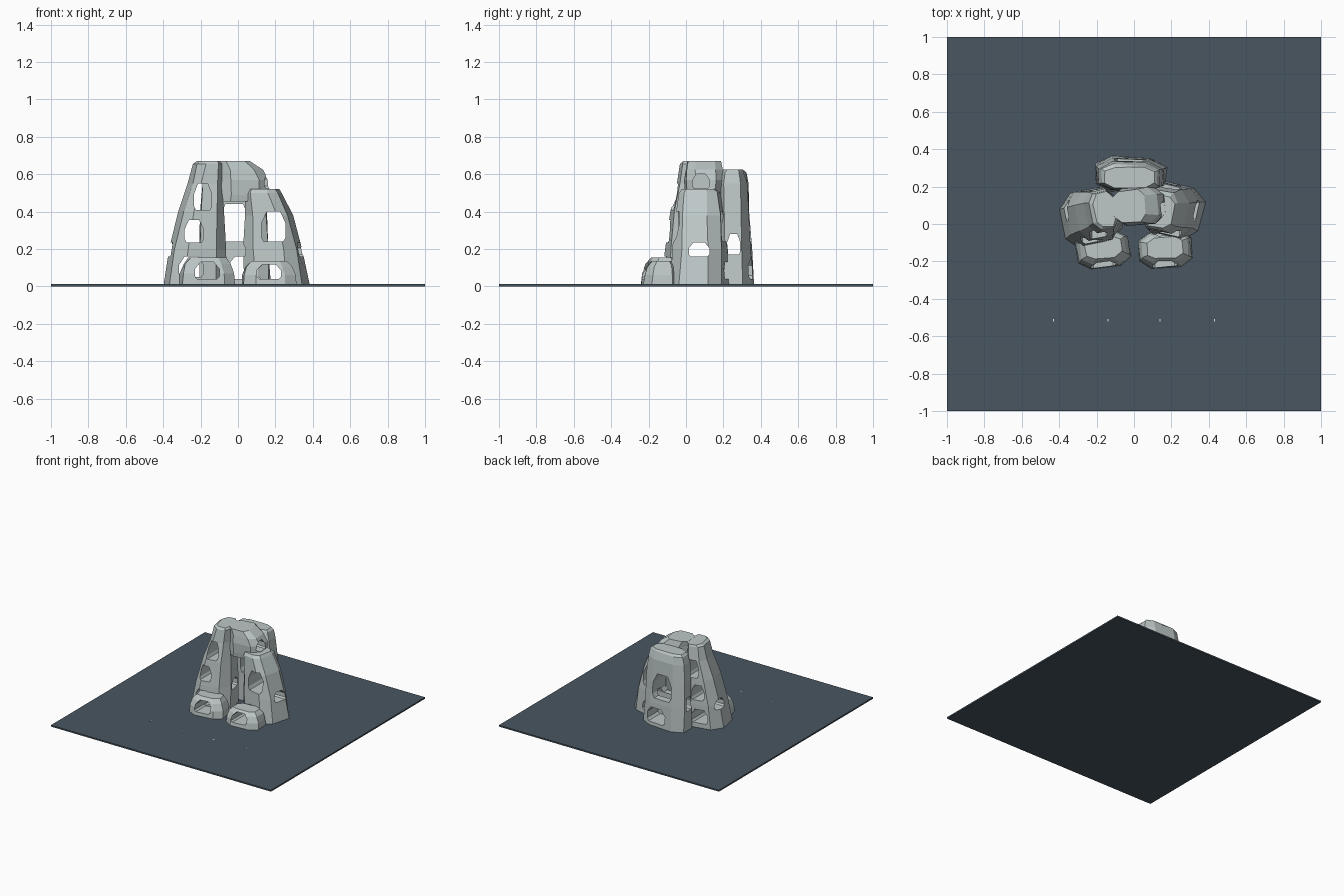
import bpy, bmesh, math, random
from mathutils import Vector, Matrix

if "Cube" in bpy.data.objects:
    bpy.data.objects.remove(bpy.data.objects["Cube"])

random.seed(4)


def material(name, rgb):
    m = bpy.data.materials.new(name)
    m.diffuse_color = (*rgb, 1)
    m.use_nodes = True
    m.node_tree.nodes["Principled BSDF"].inputs["Base Color"].default_value = m.diffuse_color
    return m


STONE = material("pale grey stone", (0.51, 0.57, 0.57))
SLATE = material("dark slate", (0.065, 0.092, 0.117))
WHITE = material("white", (0.85, 0.85, 0.85))


def finish(name, bm, mat):
    bmesh.ops.recalc_face_normals(bm, faces=bm.faces)
    me = bpy.data.meshes.new(name)
    bm.to_mesh(me)
    bm.free()
    me.materials.append(mat)
    ob = bpy.data.objects.new(name, me)
    bpy.context.collection.objects.link(ob)
    return ob


def box(name, centre, size, mat):
    bm = bmesh.new()
    bmesh.ops.create_cube(bm, size=1)
    bmesh.ops.scale(bm, vec=size, verts=bm.verts)
    bmesh.ops.translate(bm, vec=centre, verts=bm.verts)
    return finish(name, bm, mat)


def loft(name, loops):
    """Closed skin through a list of equal-length point loops."""
    bm = bmesh.new()
    rings = [[bm.verts.new(p) for p in loop] for loop in loops]
    n = len(rings[0])
    for a, b in zip(rings, rings[1:]):
        for i in range(n):
            j = (i + 1) % n
            bm.faces.new((a[i], a[j], b[j], b[i]))
    bm.faces.new(rings[0])
    bm.faces.new(rings[-1])
    return finish(name, bm, STONE)


def window_cutter(x, y, z, half_w, h, length, angle=0):
    """Tunnel with flat floor and chamfered crown; runs along y when angle is 0."""
    outline = [(-0.8, 0), (0.8, 0), (1, 0.15), (1, 0.6), (0.55, 1), (-0.55, 1), (-1, 0.6), (-1, 0.15)]
    turn = Matrix.Rotation(math.radians(angle), 3, 'Z')
    loops = []
    for side in (-0.5, 0.5):
        loops.append([turn @ Vector((u * half_w, side * length, v * h)) + Vector((x, y, z))
                      for u, v in outline])
    cutter = loft("window_cutter", loops)
    cutter.hide_render = True
    return cutter


def rock(name, rings, angle, windows, jitter=0.006):
    """Chamfered eight-sided rock column; rings are (z, cx, cy, hx, hy)."""
    k = 0.55
    corners = [(1, -k), (1, k), (k, 1), (-k, 1), (-1, k), (-1, -k), (-k, -1), (k, -1)]
    turn = Matrix.Rotation(math.radians(angle), 3, 'Z')
    loops = []
    for z, cx, cy, hx, hy in rings:
        loop = []
        for u, v in corners:
            p = turn @ Vector((u * hx, v * hy, 0)) + Vector((cx, cy, z))
            p.x += random.uniform(-jitter, jitter)
            p.y += random.uniform(-jitter, jitter)
            loop.append(p)
        loops.append(loop)
    ob = loft(name, loops)
    for spec in windows:
        cutter = window_cutter(*spec)
        mod = ob.modifiers.new("window", 'BOOLEAN')
        mod.operation = 'DIFFERENCE'
        mod.solver = 'EXACT'
        mod.object = cutter
        bpy.context.view_layer.objects.active = ob
        bpy.ops.object.modifier_apply(modifier=mod.name)
        bpy.data.objects.remove(cutter)
    return ob


# Base slab with a row of tiny markers
box("base_slab", (0, 0, 0.006), (2, 2, 0.012), SLATE)
for i, x in enumerate((-0.43, -0.14, 0.14, 0.43)):
    box(f"marker_{i + 1}", (x, -0.515, 0.0125), (0.006, 0.015, 0.002), WHITE)

# Tall left column
rock("left_column", [
    (0.006, -0.23, 0.035, 0.158, 0.148),
    (0.20, -0.22, 0.045, 0.140, 0.140),
    (0.40, -0.20, 0.055, 0.108, 0.127),
    (0.55, -0.175, 0.07, 0.082, 0.115),
    (0.655, -0.163, 0.07, 0.064, 0.103),
    (0.67, -0.155, 0.075, 0.054, 0.09)], 12, [
    (-0.25, 0.05, 0.05, 0.065, 0.11, 0.6),
    (-0.235, 0.05, 0.235, 0.05, 0.12, 0.6),
    (-0.188, 0.05, 0.41, 0.047, 0.14, 0.6),
    (-0.22, 0.07, 0.16, 0.055, 0.075, 0.6, 90)])

# Shorter right column
rock("right_column", [
    (0.006, 0.21, 0.075, 0.158, 0.142),
    (0.20, 0.19, 0.075, 0.145, 0.135),
    (0.38, 0.165, 0.075, 0.122, 0.122),
    (0.50, 0.135, 0.07, 0.092, 0.105),
    (0.522, 0.13, 0.07, 0.075, 0.09)], -12, [
    (0.18, 0.05, 0.04, 0.07, 0.09, 0.7),
    (0.19, 0.05, 0.24, 0.065, 0.16, 0.7),
    (0.2, 0.07, 0.16, 0.055, 0.075, 0.6, 90)])

# Back column
rock("back_column", [
    (0.006, -0.02, 0.265, 0.19, 0.092),
    (0.20, -0.02, 0.262, 0.185, 0.087),
    (0.40, -0.025, 0.257, 0.175, 0.082),
    (0.55, -0.025, 0.252, 0.162, 0.075),
    (0.61, -0.025, 0.25, 0.15, 0.066),
    (0.625, -0.025, 0.25, 0.135, 0.055)], -2, [
    (0.03, 0.27, 0.04, 0.085, 0.12, 0.5),
    (-0.02, 0.27, 0.24, 0.085, 0.20, 0.5),
    (-0.02, 0.255, 0.17, 0.035, 0.11, 0.6, 90)])

# Bridge joining the column tops
rock("top_bridge", [
    (0.455, 0.03, 0.09, 0.132, 0.085),
    (0.49, 0.028, 0.092, 0.135, 0.096),
    (0.57, 0.028, 0.095, 0.134, 0.098),
    (0.625, 0.01, 0.095, 0.12, 0.095),
    (0.671, -0.025, 0.095, 0.088, 0.085)], 5, [
    (0.19, 0.08, 0.525, 0.045, 0.075, 0.2, 90)])

# Low front rocks
for name, cx, top, angle in (("front_left_rock", -0.165, 0.155, 8),
                             ("front_right_rock", 0.165, 0.135, 4)):
    rock(name, [
        (0.006, cx, -0.138, 0.143, 0.097),
        (top * 0.45, cx, -0.135, 0.138, 0.092),
        (top * 0.78, cx, -0.13, 0.122, 0.08),
        (top, cx, -0.128, 0.095, 0.055)], angle, [
        (cx, -0.14, 0.04, 0.065, top * 0.58, 0.4)], 0.004)
